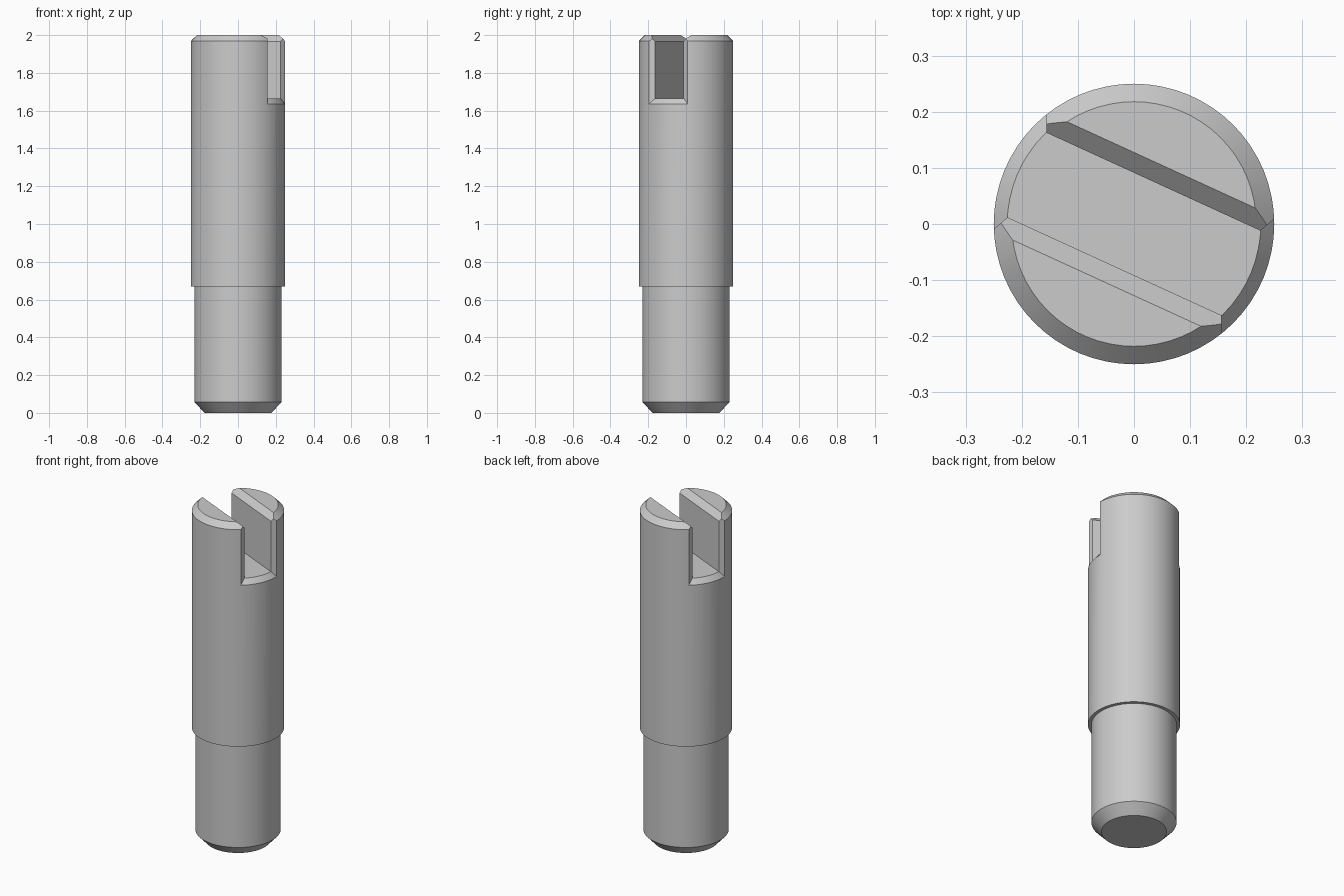
import bpy
import bmesh
from math import atan2, pi, radians
from mathutils import Matrix, Vector

cube = bpy.data.objects.get("Cube")
if cube:
    bpy.data.objects.remove(cube, do_unlink=True)

SEGMENTS = 64
SLOT_ANGLE = radians(-24.6)
RADIUS, RIM, TOP = 0.25, 0.218, 2.0
HALF, FLARE = 0.083, 0.033       # slot half width and its edge chamfer
FLOOR, FLOOR_RADIUS = 1.665, 0.226

steel = bpy.data.materials.new("grey steel")
steel.use_nodes = True
grey = (0.6, 0.6, 0.6, 1)
steel.diffuse_color = grey
steel.node_tree.nodes["Principled BSDF"].inputs["Base Color"].default_value = grey


def finish(name, bm):
    bmesh.ops.recalc_face_normals(bm, faces=bm.faces)
    mesh = bpy.data.meshes.new(name)
    bm.to_mesh(mesh)
    bm.free()
    mesh.materials.append(steel)
    obj = bpy.data.objects.new(name, mesh)
    bpy.context.collection.objects.link(obj)
    return obj


def lathe(name, profile):
    """Turn (radius, height) points around z, with flat caps at both ends."""
    bm = bmesh.new()
    verts = [bm.verts.new((r, 0, z)) for r, z in profile]
    edges = [bm.edges.new(pair) for pair in zip(verts, verts[1:])]
    bmesh.ops.spin(bm, geom=verts + edges, axis=(0, 0, 1), cent=(0, 0, 0),
                   angle=2 * pi, steps=SEGMENTS, use_duplicate=False)
    bmesh.ops.remove_doubles(bm, verts=bm.verts, dist=1e-5)
    bmesh.ops.holes_fill(bm, edges=[e for e in bm.edges if e.is_boundary], sides=0)
    return finish(name, bm)


def prism(name, outline, depth):
    """Extrude a closed outline and turn it to the slot direction."""
    bm = bmesh.new()
    face = bm.faces.new([bm.verts.new(p) for p in outline])
    out = bmesh.ops.extrude_face_region(bm, geom=[face])
    moved = [g for g in out["geom"] if isinstance(g, bmesh.types.BMVert)]
    bmesh.ops.translate(bm, verts=moved, vec=Vector(depth))
    bmesh.ops.transform(bm, matrix=Matrix.Rotation(SLOT_ANGLE, 4, "Z"), verts=bm.verts)
    obj = finish(name, bm)
    obj.hide_render = True
    return obj


def subtract(target, cutter):
    mod = target.modifiers.new("cut", "BOOLEAN")
    mod.operation, mod.solver, mod.object = "DIFFERENCE", "EXACT", cutter
    bpy.ops.object.select_all(action="DESELECT")
    bpy.context.view_layer.objects.active = target
    target.select_set(True)
    bpy.ops.object.modifier_apply(modifier=mod.name)
    bpy.data.objects.remove(cutter, do_unlink=True)


# Stepped pin with chamfered ends
pin = lathe("slotted_pin", [(0.177, 0), (0.231, 0.058), (0.231, 0.67),
                            (RADIUS, 0.67), (RADIUS, 1.968), (RIM, TOP)])

# Slot cutter: straight walls that flare out near the pin's surface
t0, t1 = 0.21, 0.26
wide = HALF + (t1 - t0) * 2.24
quarter = [(t1, wide), (t0, HALF)]
side = quarter + [(-t, n) for t, n in reversed(quarter)]
outline = side + [(-t, -n) for t, n in side]
slot = prism("slot_cutter", [(t, n, 1.55) for t, n in outline], (0, 0, 0.6))

# Conical floor, so the slot's bottom edge is chamfered along the round side
slope = 1.25
floor_plug = lathe("floor_plug", [(FLOOR_RADIUS + (FLOOR - 1.5) / slope, 1.5),
                                  (FLOOR_RADIUS, FLOOR)])
floor_plug.hide_render = True
subtract(slot, floor_plug)
subtract(pin, slot)

# Chamfers along the slot's top edges
rise = 0.05
low, high = TOP - FLARE - rise, TOP + rise
narrow, broad = HALF - rise, HALF + FLARE + rise
chamfer = prism("chamfer_cutter",
                [(-0.4, -narrow, low), (-0.4, narrow, low),
                 (-0.4, broad, high), (-0.4, -broad, high)], (0.8, 0, 0))
subtract(pin, chamfer)

bpy.ops.object.select_all(action="DESELECT")
pin.select_set(True)
bpy.context.view_layer.objects.active = pin
bpy.ops.object.shade_smooth_by_angle(angle=radians(20))
